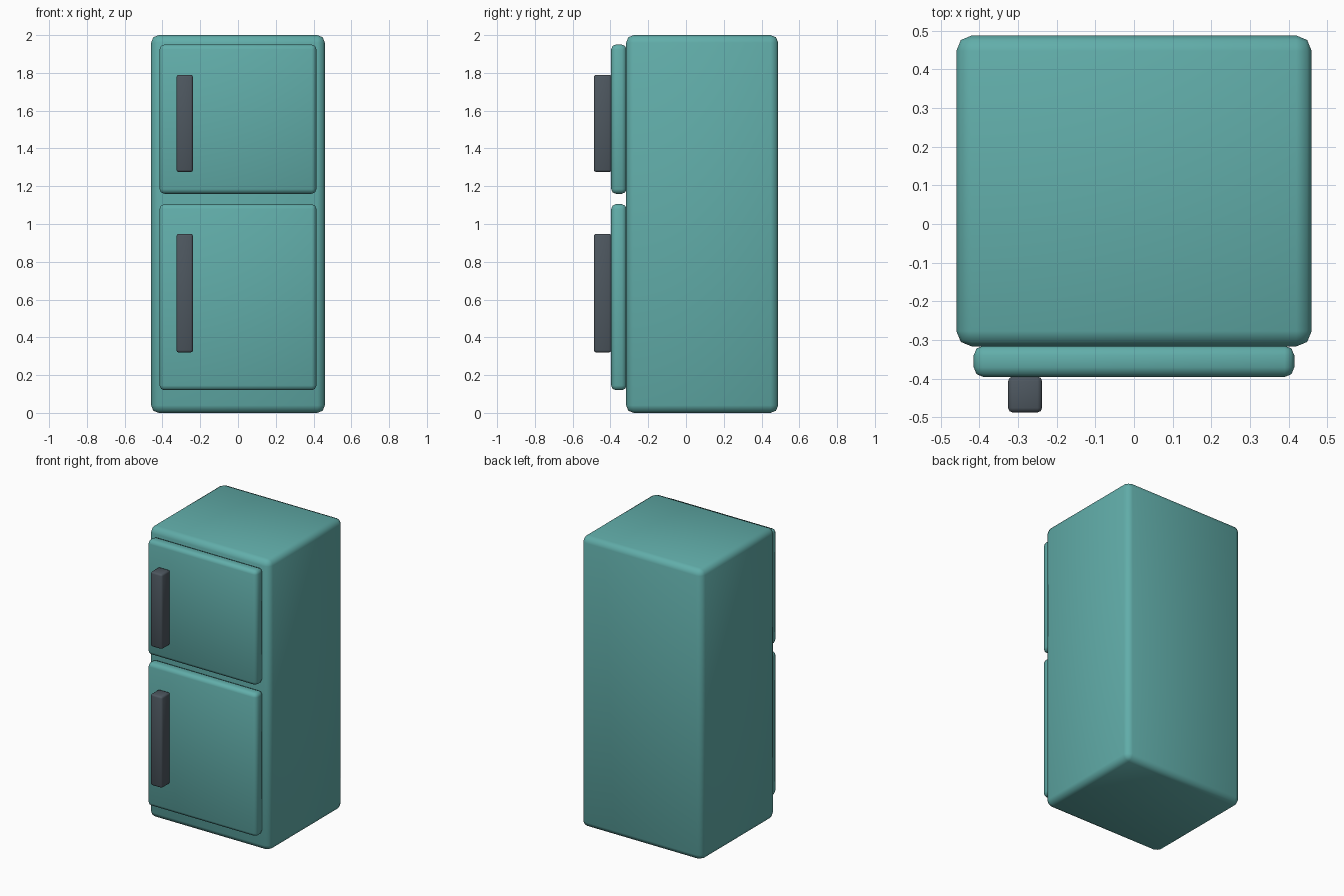
import bpy
import math

if "Cube" in bpy.data.objects:
    bpy.data.objects.remove(bpy.data.objects["Cube"])


def material(name, rgb):
    m = bpy.data.materials.new(name)
    m.diffuse_color = (*rgb, 1)
    m.use_nodes = True
    m.node_tree.nodes["Principled BSDF"].inputs["Base Color"].default_value = m.diffuse_color
    return m


TEAL = material("teal_enamel", (0.12, 0.42, 0.40))
DARK = material("dark_grey", (0.075, 0.095, 0.115))


def rounded_box(name, x, y, z, radius, segments, mat):
    """Box spanning the given (min, max) ranges, with rounded edges."""
    bpy.ops.mesh.primitive_cube_add(
        size=1, location=[(a + b) / 2 for a, b in (x, y, z)])
    ob = bpy.context.object
    ob.name = name
    ob.scale = [b - a for a, b in (x, y, z)]
    bpy.ops.object.transform_apply(location=False, rotation=False, scale=True)
    bevel = ob.modifiers.new("rounding", 'BEVEL')
    bevel.width = radius
    bevel.segments = segments
    bpy.ops.object.modifier_apply(modifier=bevel.name)
    bpy.ops.object.shade_smooth_by_angle(angle=math.radians(50))
    ob.data.materials.append(mat)
    return ob


# Cabinet
rounded_box("cabinet", (-0.46, 0.46), (-0.317, 0.488), (0, 2), 0.04, 2, TEAL)

# Doors with their handles: name, door z range, handle z range
for name, door_z, handle_z in (
        ("upper", (1.16, 1.95), (1.275, 1.79)),
        ("lower", (0.12, 1.105), (0.32, 0.948))):
    rounded_box(name + "_door", (-0.415, 0.415), (-0.396, -0.315),
                door_z, 0.025, 2, TEAL)
    rounded_box(name + "_handle", (-0.326, -0.238), (-0.488, -0.395),
                handle_z, 0.012, 2, DARK)
